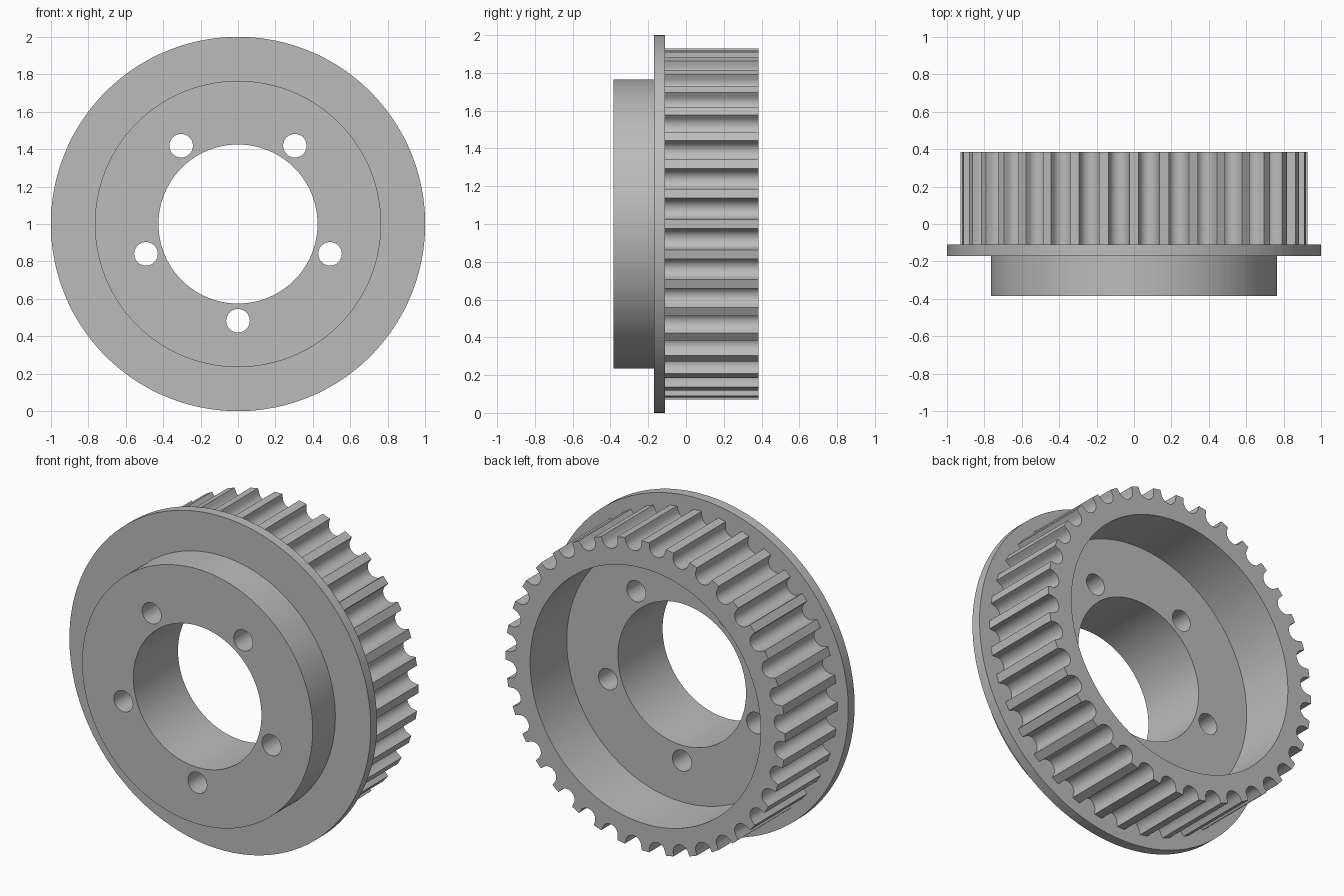
import bpy, bmesh
from math import sin, cos, tau, pi, hypot, atan2, radians
from mathutils import Matrix

TEETH = 36
TIP, BORE, HUB, FLANGE = 0.927, 0.425, 0.765, 1.0
FRONT, FLANGE_FRONT, FLANGE_BACK, FLOOR, BACK = -0.385, -0.17, -0.11, 0.038, 0.385

cube = bpy.data.objects.get("Cube")
if cube:
    bpy.data.objects.remove(cube)

steel = bpy.data.materials.new("plain_grey")
steel.use_nodes = True
grey = (0.5, 0.5, 0.5, 1)
steel.diffuse_color = grey
steel.node_tree.nodes["Principled BSDF"].inputs["Base Color"].default_value = grey


def make_object(name, bm):
    bmesh.ops.recalc_face_normals(bm, faces=bm.faces)
    mesh = bpy.data.meshes.new(name)
    bm.to_mesh(mesh)
    bm.free()
    mesh.materials.append(steel)
    obj = bpy.data.objects.new(name, mesh)
    bpy.context.collection.objects.link(obj)
    return obj


# Round-bottomed groove: (sideways, radial) points across one gap
steps = 10
groove = [(-0.056, TIP)]
for i in range(steps + 1):
    a = pi * i / steps
    groove.append((-0.052 * cos(a), 0.91 - 0.052 * sin(a)))
groove.append((0.056, TIP))

# Polar outline of the toothed rim
outline = []
for k in range(TEETH):
    mid = tau * (k + 0.5) / TEETH
    for side, radial in groove:
        outline.append((mid + atan2(side, radial), hypot(side, radial)))

# Closed section swept round the axis; None follows the toothed outline
section = [(BORE, FRONT), (HUB, FRONT), (HUB, FLANGE_FRONT),
           (FLANGE, FLANGE_FRONT), (FLANGE, FLANGE_BACK),
           (None, FLANGE_BACK), (None, BACK),
           (HUB, BACK), (HUB, FLOOR), (BORE, FLOOR)]
bm = bmesh.new()
loops = []
for radius, y in section:
    loops.append([bm.verts.new(((radius or r) * cos(a), y, 1 + (radius or r) * sin(a)))
                  for a, r in outline])
count = len(outline)
for j, loop in enumerate(loops):
    above = loops[(j + 1) % len(loops)]
    for i in range(count):
        n = (i + 1) % count
        bm.faces.new((loop[i], loop[n], above[n], above[i]))
pulley = make_object("toothed_pulley", bm)

# Five bolt holes through the web
bm = bmesh.new()
for k in range(5):
    a = radians(-90 + 72 * k)
    place = Matrix.Translation((0.517 * cos(a), -0.15, 1 + 0.517 * sin(a)))
    bmesh.ops.create_cone(bm, cap_ends=True, segments=40, radius1=0.063, radius2=0.063,
                          depth=0.7, matrix=place @ Matrix.Rotation(pi / 2, 4, "X"))
cutter = make_object("bolt_hole_cutter", bm)
cutter.hide_render = True

cut = pulley.modifiers.new("bolt_holes", "BOOLEAN")
cut.operation = "DIFFERENCE"
cut.solver = "EXACT"
cut.object = cutter
bpy.ops.object.select_all(action="DESELECT")
pulley.select_set(True)
bpy.context.view_layer.objects.active = pulley
bpy.ops.object.modifier_apply(modifier=cut.name)
bpy.data.objects.remove(cutter)
bpy.ops.object.shade_smooth_by_angle(angle=radians(30))
